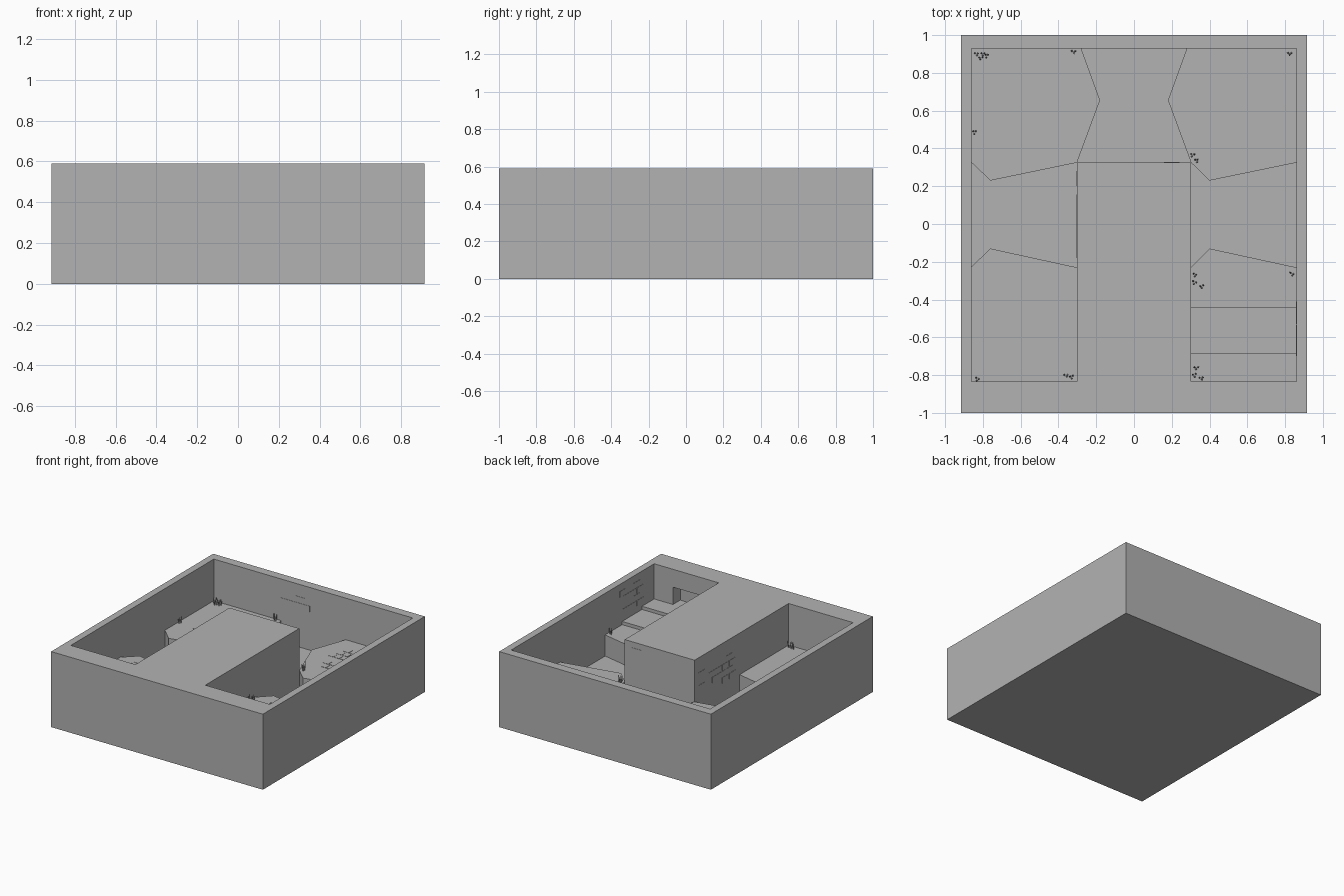
import bpy, bmesh, math, random
from mathutils import Vector, Matrix

if "Cube" in bpy.data.objects:
    bpy.data.objects.remove(bpy.data.objects["Cube"])

random.seed(4)
stone = bpy.data.materials.new("stone_grey")
stone.diffuse_color = (0.448, 0.448, 0.448, 1)
stone.use_nodes = True
stone.node_tree.nodes["Principled BSDF"].inputs["Base Color"].default_value = stone.diffuse_color

FLOOR, BANK, TOP = 0.10, 0.265, 0.59
X, Y0, Y1 = 0.86, -0.835, 0.93      # inside of the outer walls
BX, BY = 0.302, 0.325               # central block


def finish(name, bm):
    bmesh.ops.recalc_face_normals(bm, faces=bm.faces[:])
    me = bpy.data.meshes.new(name)
    bm.to_mesh(me)
    bm.free()
    me.materials.append(stone)
    ob = bpy.data.objects.new(name, me)
    bpy.context.collection.objects.link(ob)
    return ob


def prism(name, outline, z0, z1):
    bm = bmesh.new()
    f = bm.faces.new([bm.verts.new((x, y, z0)) for x, y in outline])
    up = bmesh.ops.extrude_face_region(bm, geom=[f])["geom"]
    bmesh.ops.translate(bm, vec=(0, 0, z1 - z0),
                        verts=[v for v in up if isinstance(v, bmesh.types.BMVert)])
    return finish(name, bm)


def rect(x0, x1, y0, y1):
    return [(x0, y0), (x1, y0), (x1, y1), (x0, y1)]


def add_box(bm, lo, hi):
    lo, hi = Vector(lo), Vector(hi)
    m = Matrix.Translation((lo + hi) / 2) @ Matrix.Diagonal((*(hi - lo), 1))
    bmesh.ops.create_cube(bm, size=1, matrix=m)


# Outer shell with a U-shaped pit and a doorway cut out of it
shell = prism("outer_walls_and_block", rect(-0.915, 0.915, -1, 1), 0, TOP)
pit = prism("pit_cutter", [(-X, Y0), (-BX, Y0), (-BX, BY), (BX, BY),
                           (BX, Y0), (X, Y0), (X, Y1), (-X, Y1)], FLOOR, 0.8)
door = prism("door_cutter", rect(0.46, 0.697, Y0 - 0.09, Y0 + 0.05), 0.315, 0.45)
for cutter in (pit, door):
    cutter.hide_render = True
    mod = shell.modifiers.new("cut", "BOOLEAN")
    mod.operation = "DIFFERENCE"
    mod.solver = "EXACT"
    mod.object = cutter
bpy.context.view_layer.objects.active = shell
for mod in list(shell.modifiers):
    bpy.ops.object.modifier_apply(modifier=mod.name)
for cutter in (pit, door):
    bpy.data.objects.remove(cutter)

# Raised banks on both sides of the sunken path
prism("back_left_bank", [(-X, Y1), (-0.28, Y1), (-0.18, 0.655), (-BX, BY),
                         (-0.76, 0.23), (-X, BY)], FLOOR, BANK)
prism("back_right_bank", [(X, Y1), (0.28, Y1), (0.18, 0.655), (BX, BY),
                          (0.40, 0.23), (X, BY)], FLOOR, BANK)
prism("front_left_bank", [(-X, Y0), (-BX, Y0), (-BX, -0.23),
                          (-0.76, -0.13), (-X, -0.225)], FLOOR, BANK)
prism("front_right_bank", [(BX, Y0), (X, Y0), (X, -0.23),
                           (0.40, -0.13), (BX, -0.23)], FLOOR, BANK)

# Two steps up to the doorway
prism("lower_step", rect(BX, X, Y0, -0.44), BANK, 0.29)
prism("upper_step", rect(BX, X, Y0, -0.685), 0.29, 0.315)

# Paving patches: rows of thin slabs (y, first x, slab count)
rows = [(0.70, -0.40, 2), (0.64, -0.42, 4), (0.58, -0.46, 3), (0.52, -0.62, 5),
        (0.46, -0.72, 6), (0.76, 0.38, 2), (0.70, 0.36, 3), (0.64, 0.33, 3),
        (0.52, 0.37, 3), (0.46, 0.39, 2), (-0.24, -0.74, 2), (-0.29, -0.78, 3),
        (-0.34, -0.72, 2), (-0.24, 0.45, 2), (-0.29, 0.41, 3), (-0.34, 0.39, 2)]
bm = bmesh.new()
for y, x, n in rows:
    for i in range(n):
        a = x + i * 0.05
        add_box(bm, (a, y, BANK - 0.002), (a + 0.046, y + 0.044, BANK + 0.002))
finish("paving_slabs", bm)

# Loose bricks: thin plates in staggered rows on the walls
bm = bmesh.new()


def brick_patch(axis, wall, start, z0, cols, count):
    for r in range(count):
        for c in range(cols):
            if random.random() < 0.5:
                continue
            a = start + c * 0.085 + (r % 2) * 0.04
            z = z0 + r * 0.05
            lo, hi = [0, 0, z], [0, 0, z + 0.044]
            lo[axis], hi[axis] = wall - 0.002, wall + 0.002
            lo[1 - axis], hi[1 - axis] = a, a + 0.08
            add_box(bm, lo, hi)


brick_patch(1, Y1, -0.28, 0.30, 3, 5)
brick_patch(0, X, -0.70, 0.34, 3, 4)
brick_patch(0, -BX, -0.18, 0.28, 5, 4)
brick_patch(1, BY, 0.16, 0.40, 1, 3)
finish("wall_bricks", bm)

# Grass tufts: small four-sided blades in corners
tufts = [(-0.835, 0.90), (-0.80, 0.90), (-0.81, 0.88), (-0.78, 0.89), (-0.32, 0.915),
         (0.825, 0.905), (-0.845, 0.485), (0.31, 0.365), (0.33, 0.335),
         (0.32, -0.27), (0.32, -0.31), (0.36, -0.33), (0.835, -0.265),
         (-0.83, -0.82), (-0.36, -0.80), (-0.33, -0.81),
         (0.33, -0.76), (0.32, -0.80), (0.355, -0.815)]
bm = bmesh.new()
for x, y in tufts:
    base = 0.315 if x > 0 and y < -0.685 else BANK
    for k in range(3):
        a = k * math.tau / 3 + random.random()
        h = random.uniform(0.03, 0.06)
        m = (Matrix.Translation((x + 0.008 * math.cos(a), y + 0.008 * math.sin(a), base))
             @ Matrix.Rotation(a, 4, "Z") @ Matrix.Rotation(0.15, 4, "Y")
             @ Matrix.Translation((0, 0, h / 2)))
        bmesh.ops.create_cone(bm, cap_ends=True, segments=4, radius1=0.005,
                              radius2=0.001, depth=h, matrix=m)
finish("grass_tufts", bm)
